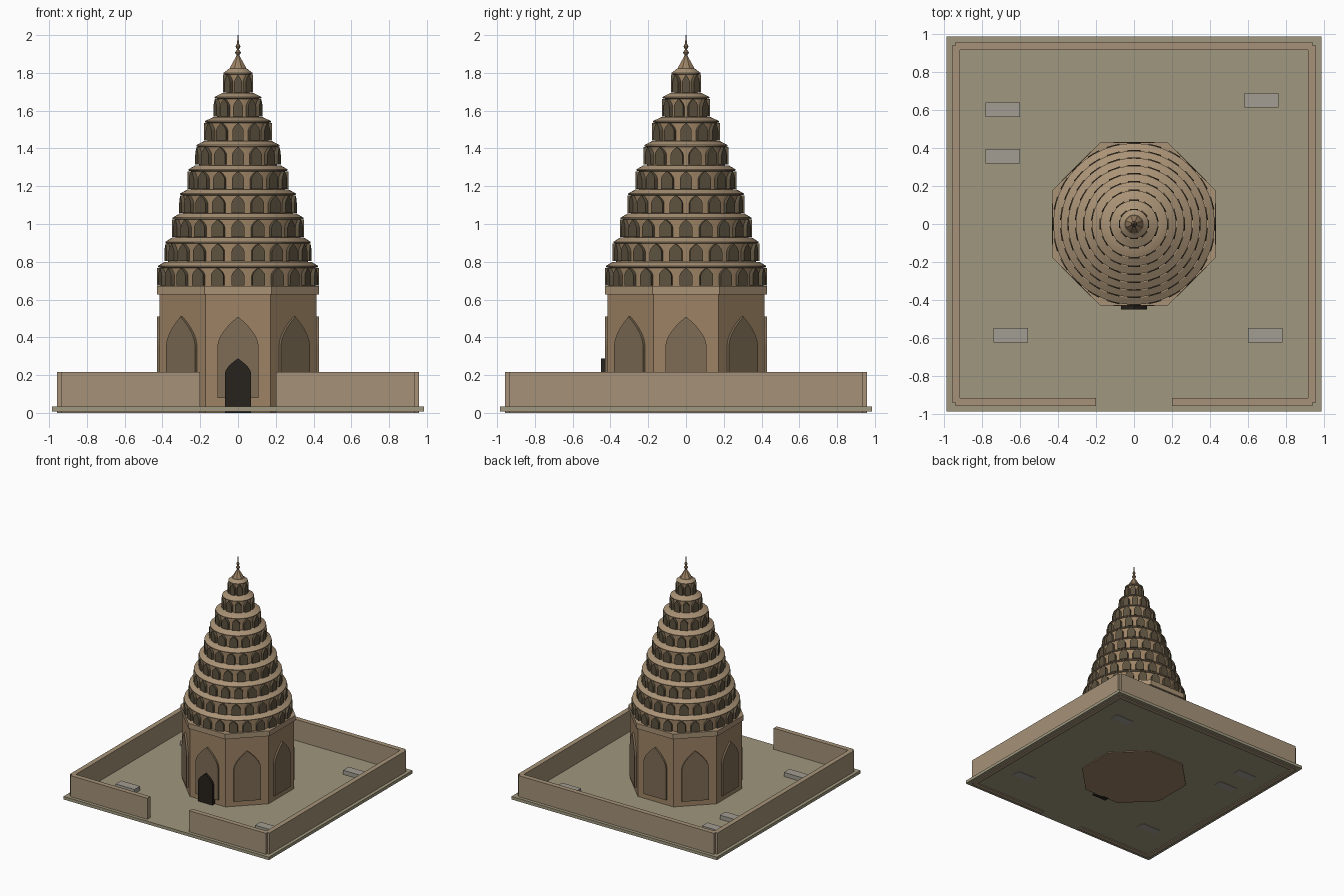
import bpy, bmesh, math
from mathutils import Matrix

if "Cube" in bpy.data.objects:
    bpy.data.objects.remove(bpy.data.objects["Cube"])

def material(name, rgb):
    m = bpy.data.materials.new(name)
    m.diffuse_color = (*rgb, 1)
    m.use_nodes = True
    m.node_tree.nodes["Principled BSDF"].inputs["Base Color"].default_value = m.diffuse_color
    return m

SAND = material("sandstone", (0.34, 0.23, 0.13))
TRIM = material("light_trim", (0.40, 0.29, 0.18))
WALL = material("wall_plaster", (0.38, 0.29, 0.19))
GROUND = material("courtyard_earth", (0.35, 0.31, 0.21))
PANEL = material("panel_brown", (0.21, 0.15, 0.09))
NICHE = material("niche_shadow", (0.11, 0.085, 0.05))
DOOR = material("door_dark", (0.02, 0.016, 0.012))
STONE = material("grave_stone", (0.36, 0.34, 0.29))

def finish(bm, name, mat, smooth=False):
    bmesh.ops.recalc_face_normals(bm, faces=bm.faces[:])
    me = bpy.data.meshes.new(name)
    bm.to_mesh(me)
    bm.free()
    me.materials.append(mat)
    ob = bpy.data.objects.new(name, me)
    bpy.context.collection.objects.link(ob)
    if smooth:
        bpy.ops.object.select_all(action='DESELECT')
        ob.select_set(True)
        bpy.context.view_layer.objects.active = ob
        bpy.ops.object.shade_smooth_by_angle(angle=math.radians(25))
    return ob

def box(name, x0, x1, y0, y1, z0, z1, mat):
    bm = bmesh.new()
    mtx = (Matrix.Translation(((x0 + x1) / 2, (y0 + y1) / 2, (z0 + z1) / 2))
           @ Matrix.Diagonal((x1 - x0, y1 - y0, z1 - z0, 1)))
    bmesh.ops.create_cube(bm, size=1, matrix=mtx)
    return finish(bm, name, mat)

def lathe(name, profile, sides, mat, smooth=False, phase=0.0):
    """Closed solid of revolution from (radius, z) points."""
    bm = bmesh.new()
    rings = []
    for r, z in profile:
        rings.append([bm.verts.new((r * math.cos(phase + math.tau * i / sides),
                                    r * math.sin(phase + math.tau * i / sides), z))
                      for i in range(sides)])
    for a, b in zip(rings, rings[1:]):
        for i in range(sides):
            j = (i + 1) % sides
            bm.faces.new((a[i], a[j], b[j], b[i]))
    bm.faces.new(rings[0])
    bm.faces.new(rings[-1])
    return finish(bm, name, mat, smooth)

def add_arch(bm, w, z0, spring, top, r_in, r_out, angle):
    """Pointed-arch slab facing -y, turned about z by angle."""
    steps = 5
    right = [(w * (1 - (k / steps) ** 1.7), spring + (top - spring) * k / steps)
             for k in range(steps)]
    outline = [(w, z0)] + right + [(0, top)] + [(-x, z) for x, z in reversed(right)] + [(-w, z0)]
    rot = Matrix.Rotation(angle, 4, 'Z')
    front = [bm.verts.new((x, -r_out, z)) for x, z in outline]
    back = [bm.verts.new((x, -r_in, z)) for x, z in outline]
    n = len(outline)
    bm.faces.new(front)
    bm.faces.new(back)
    for i in range(n):
        j = (i + 1) % n
        bm.faces.new((front[i], front[j], back[j], back[i]))
    bmesh.ops.transform(bm, matrix=rot, verts=front + back)

# Courtyard slab and enclosing walls with a front gateway
box("courtyard_slab", -0.985, 0.985, -0.985, 0.985, 0.008, 0.034, GROUND)
for side, s in (("left", -1), ("right", 1)):
    xs = sorted((s * 0.915, s * 0.957))
    box(side + "_wall", *xs, -0.937, 0.937, 0, 0.217, WALL)
    xs = sorted((s * 0.2, s * 0.937))
    box(side + "_front_wall", *xs, -0.957, -0.915, 0, 0.217, WALL)
box("back_wall", -0.937, 0.937, 0.915, 0.957, 0, 0.217, WALL)

# Grave slabs in the courtyard
for i, (x, y) in enumerate([(-0.69, 0.60), (-0.69, 0.355), (-0.647, -0.585),
                            (0.69, -0.585), (0.67, 0.65)]):
    box(f"grave_slab_{i + 1}", x - 0.09, x + 0.09, y - 0.038, y + 0.038, 0.005, 0.07, STONE)

# Octagonal drum and cornice
K = math.cos(math.pi / 8)
lathe("octagon_drum", [(0.415 / K, 0), (0.415 / K, 0.63)], 8, SAND, phase=math.pi / 8)
lathe("octagon_cornice", [(0.428 / K, 0.627), (0.428 / K, 0.672)], 8, TRIM, phase=math.pi / 8)

# Arched panels on every drum face, and the door
bm = bmesh.new()
for i in range(8):
    add_arch(bm, 0.108, 0.08, 0.36, 0.51, 0.40, 0.43, i * math.pi / 4)
finish(bm, "arched_panels", PANEL)
bm = bmesh.new()
add_arch(bm, 0.069, 0.0, 0.21, 0.288, 0.40, 0.45, 0)
finish(bm, "door", DOOR)

# Nine stepped tiers, each a drum with a sloped cap and a ring of niches
RADII = [0.428, 0.388, 0.35, 0.31, 0.267, 0.225, 0.18, 0.128, 0.08, 0.048]
STEP = 0.1278
for t in range(9):
    z, r, nxt = 0.672 + t * STEP, RADII[t], RADII[t + 1]
    lathe(f"tier_{t + 1}_body", [(r - 0.018, z), (r - 0.018, z + 0.1)], 48, SAND, True)
    lathe(f"tier_{t + 1}_cap", [(r - 0.018, z + 0.096), (r - 0.004, z + 0.1),
                                (r - 0.004, z + 0.106), (nxt, z + STEP)], 48, TRIM, True)
    count = 24 - 2 * t
    w = min(0.034, r * math.tan(math.pi / count) * 0.62)
    bm = bmesh.new()
    for i in range(count):
        add_arch(bm, w, z + 0.003, z + 0.055, z + 0.096, r - 0.03, r, math.tau * i / count)
    finish(bm, f"tier_{t + 1}_niches", NICHE)

# Finial
lathe("finial", [(0.048, 1.82), (0.044, 1.832), (0.012, 1.885), (0.008, 1.893),
                 (0.017, 1.908), (0.006, 1.924), (0.014, 1.94), (0.005, 1.957),
                 (0.003, 2.0)], 8, SAND, phase=math.pi / 8)
